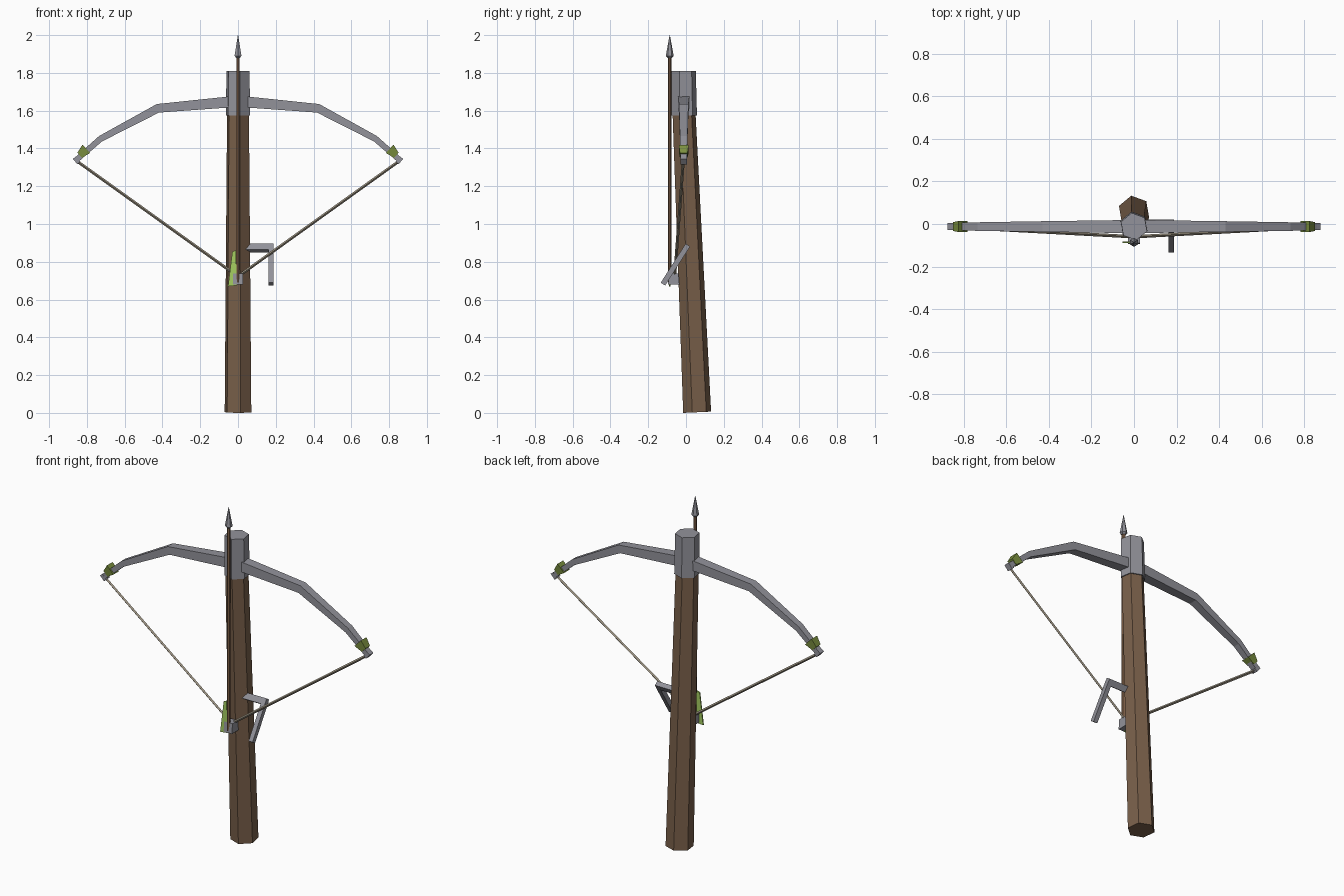
import bpy
import bmesh
from math import radians, cos, sin
from mathutils import Vector

cube = bpy.data.objects.get("Cube")
if cube:
    bpy.data.objects.remove(cube, do_unlink=True)


def material(name, colour):
    m = bpy.data.materials.new(name)
    m.use_nodes = True
    m.diffuse_color = (*colour, 1)
    m.node_tree.nodes["Principled BSDF"].inputs["Base Color"].default_value = (*colour, 1)
    return m


WOOD = material("brown wood", (0.19, 0.115, 0.068))
BOLT_WOOD = material("reddish wood", (0.20, 0.11, 0.06))
STEEL = material("grey steel", (0.29, 0.29, 0.325))
CORD = material("beige cord", (0.33, 0.29, 0.22))
OLIVE = material("olive wrap", (0.20, 0.28, 0.05))
LIME = material("lime feather", (0.38, 0.62, 0.12))


def loft(name, rings, mat, mirror=False):
    """Skin a list of equal-sized rings and close both ends."""
    bm = bmesh.new()
    loops = [[bm.verts.new(p) for p in ring] for ring in rings]
    n = len(loops[0])
    for a, b in zip(loops, loops[1:]):
        for i in range(n):
            j = (i + 1) % n
            bm.faces.new((a[i], a[j], b[j], b[i]))
    bm.faces.new(loops[0][::-1])
    bm.faces.new(loops[-1])
    bmesh.ops.recalc_face_normals(bm, faces=bm.faces)
    mesh = bpy.data.meshes.new(name)
    bm.to_mesh(mesh)
    bm.free()
    mesh.materials.append(mat)
    obj = bpy.data.objects.new(name, mesh)
    bpy.context.collection.objects.link(obj)
    if mirror:
        obj.modifiers.new("Mirror", "MIRROR")
    return obj


def polygon(centre, radius, sides=6, turn=0, slope=0):
    """Level ring of points; slope tilts it up towards the back."""
    ring = []
    for i in range(sides):
        a = radians(turn) + radians(360) * i / sides
        y = radius * sin(a)
        ring.append(Vector(centre) + Vector((radius * cos(a), y, y * slope)))
    return ring


def rod(name, start, end, sizes, mat, side, mirror=False):
    """Four-sided bar: sizes gives (half width, half depth) at each end."""
    start, end = Vector(start), Vector(end)
    u = Vector(side).normalized()
    v = (end - start).cross(u).normalized()
    u = v.cross(end - start).normalized()
    rings = [[p + u * a * w + v * b * d for a, b in ((-1, -1), (1, -1), (1, 1), (-1, 1))]
             for p, (w, d) in zip((start, end), sizes)]
    return loft(name, rings, mat, mirror)


# Stock and its steel head
loft("stock", [polygon((0, 0.059, 0.0034), 0.075, turn=40, slope=0.045),
               polygon((0, -0.011, 1.6), 0.0615, turn=40, slope=0.045)], WOOD)
loft("head_cap", [polygon((0, -0.009, 1.575), 0.068, turn=40),
                  polygon((0, -0.012, 1.81), 0.065, turn=40)], STEEL)

# Bow arms: (top x, top z, bottom x, bottom z, half depth)
stations = [(0, 1.68, 0, 1.62, 0.031),
            (0.43, 1.635, 0.418, 1.59, 0.025),
            (0.735, 1.466, 0.72, 1.437, 0.02),
            (0.87, 1.346, 0.85, 1.325, 0.016)]
arm = loft("bow_arms", [[(xt, -0.012 - d, zt), (xt, -0.012 + d, zt),
                         (xb, -0.012 + d, zb), (xb, -0.012 - d, zb)]
                        for xt, zt, xb, zb, d in stations], STEEL)
# Open the middle so the mirrored halves join
bm = bmesh.new()
bm.from_mesh(arm.data)
bmesh.ops.delete(bm, geom=[f for f in bm.faces if f.calc_center_median().x < 0.01],
                 context="FACES_ONLY")
bm.to_mesh(arm.data)
bm.free()
arm.modifiers.new("Mirror", "MIRROR")

# Wraps near the bow tips, and the string
rod("tip_wraps", (0.803, -0.012, 1.398), (0.838, -0.012, 1.364),
    ((0.03, 0.026), (0.018, 0.02)), OLIVE, (0.67, 0, 0.75), True)
rod("string", (0.857, -0.014, 1.336), (0, -0.06, 0.722),
    ((0.0055, 0.0055), (0.0055, 0.0055)), CORD, (0.6, 1, -0.8), True)
rod("string_nocks", (0.847, -0.012, 1.343), (0.862, -0.012, 1.33),
    ((0.018, 0.017), (0.019, 0.017)), STEEL, (0.67, 0, 0.75), True)

# Bolt with its point and feather
loft("bolt_shaft", [polygon((0, -0.086, z), 0.0105, turn=30) for z in (0.69, 1.9)], BOLT_WOOD)
loft("bolt_point", [polygon((0, -0.086, z), r, turn=30)
                    for z, r in ((1.88, 0.011), (1.89, 0.021), (2, 0.001))], STEEL)
feather = [(-0.005, 0.675), (-0.053, 0.67), (-0.03, 0.853), (-0.012, 0.862)]
loft("bolt_feather", [[(x, y, z) for x, z in feather] for y in (-0.09, -0.083)], LIME)

# Release nut behind the bolt
rod("release_nut", (0, -0.065, 0.68), (0, -0.065, 0.738),
    ((0.027, 0.03), (0.027, 0.025)), STEEL, (1, 0, 0))

# Winding crank
rod("crank_axle", (0.03, 0.0, 0.873), (0.187, 0.0, 0.873),
    ((0.018, 0.014), (0.018, 0.014)), STEEL, (0, -0.55, -0.83))
rod("crank_handle", (0.175, 0.002, 0.876), (0.175, -0.122, 0.682),
    ((0.013, 0.014), (0.013, 0.014)), STEEL, (1, 0, 0))
